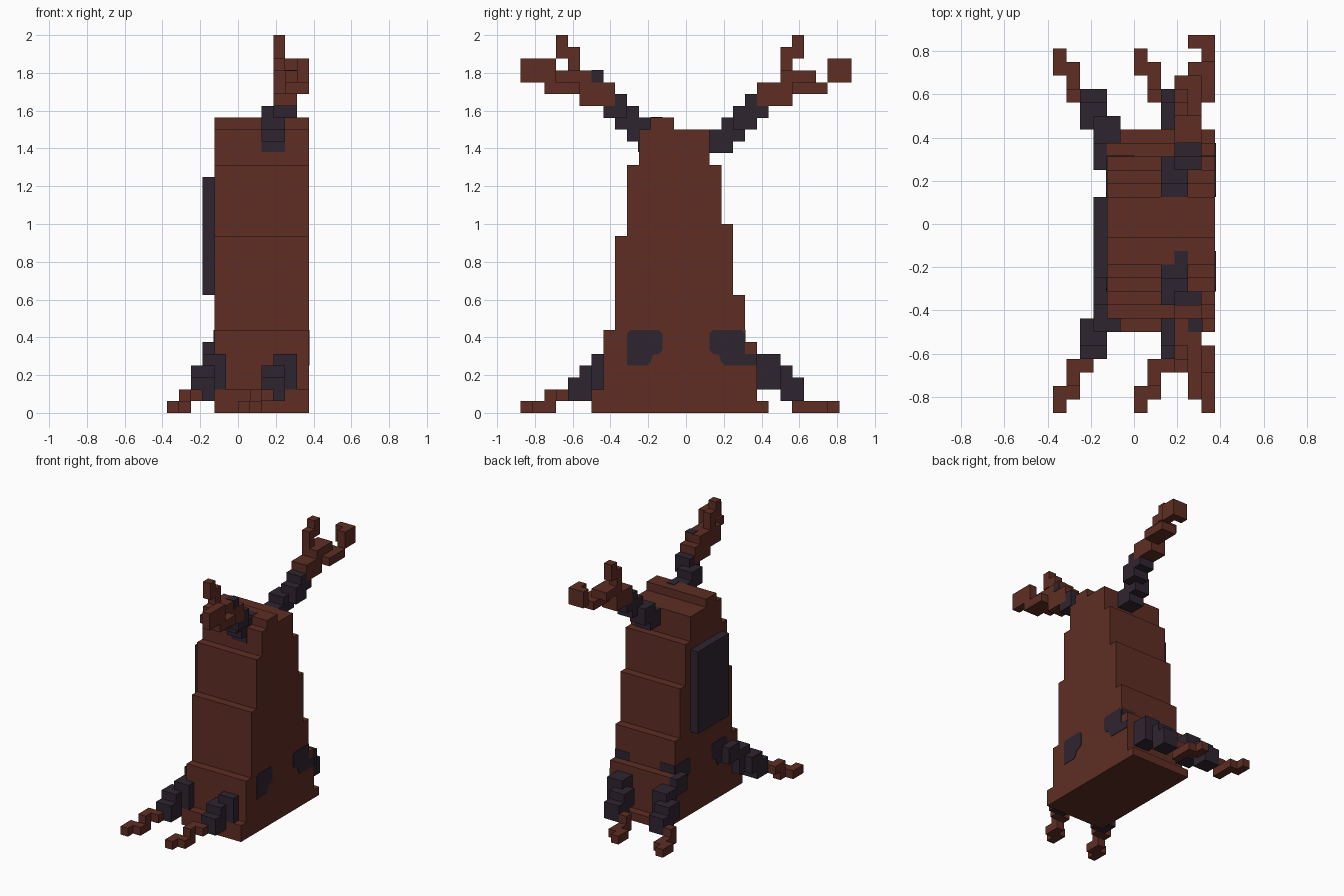
import bpy
import bmesh
from mathutils import Vector

U = 1 / 16  # edge length of one block

old = bpy.data.objects.get("Cube")
if old:
    bpy.data.objects.remove(old, do_unlink=True)


def material(name, rgb):
    m = bpy.data.materials.new(name)
    m.use_nodes = True
    m.diffuse_color = (*rgb, 1)
    m.node_tree.nodes["Principled BSDF"].inputs["Base Color"].default_value = (*rgb, 1)
    return m


RED = material("red_brown", (0.112, 0.027, 0.0175))
DARK = material("dark_plum", (0.028, 0.018, 0.030))


def finish(name, bm, mat):
    bmesh.ops.recalc_face_normals(bm, faces=bm.faces)
    bmesh.ops.scale(bm, vec=(U, U, U), verts=bm.verts)
    me = bpy.data.meshes.new(name)
    bm.to_mesh(me)
    bm.free()
    me.materials.append(mat)
    ob = bpy.data.objects.new(name, me)
    bpy.context.collection.objects.link(ob)
    return ob


def blocks(name, boxes, mat, dx=0, flip=1):
    """Boxes as (x0, x1, y0, y1, z0, z1) in block units; flip mirrors y."""
    bm = bmesh.new()
    for x0, x1, y0, y1, z0, z1 in boxes:
        vs = bmesh.ops.create_cube(bm, size=1)["verts"]
        for v in vs:
            v.co = Vector((dx + (x0 + x1) / 2 + v.co.x * (x1 - x0),
                           flip * ((y0 + y1) / 2 + v.co.y * (y1 - y0)),
                           (z0 + z1) / 2 + v.co.z * (z1 - z0)))
    return finish(name, bm, mat)


def slab(name, outline, x0, x1, mat, flip=1):
    """Extrude a (y, z) outline along x."""
    bm = bmesh.new()
    f = bm.faces.new([bm.verts.new((x0, flip * y, z)) for y, z in outline])
    ext = bmesh.ops.extrude_face_region(bm, geom=[f])["geom"]
    bmesh.ops.translate(bm, vec=(x1 - x0, 0, 0),
                        verts=[e for e in ext if isinstance(e, bmesh.types.BMVert)])
    return finish(name, bm, mat)


# Stepped trunk
rear = [(7, 0), (7, 1), (6, 1), (6, 6), (5, 6), (5, 10), (4, 10), (4, 16),
        (3, 16), (3, 21), (2, 21), (2, 24), (-1, 24)]
front = [(-1, 25), (-3, 25), (-3, 24), (-4, 24), (-4, 21), (-5, 21), (-5, 15),
         (-6, 15), (-6, 7), (-7, 7), (-7, 2), (-8, 2), (-8, 0)]
slab("trunk", rear + front, -2, 6, RED)

# Side panel
blocks("side_panel", [(-3, -2, -4, 2, 10, 20)], DARK)

# Legs: two in front, two behind
leg = [(-4, -2, 8, 10, 1, 3), (-4, -2, 7, 9, 2, 4), (-3, -1, 6, 8, 2, 5)]
hip = [(-3, -2, 4, 6, 4, 6)]
front_foot = [(-6, -5, 12, 14, 0, 1), (-5, -4, 11, 13, 0, 1),
              (-5, -4, 10, 12, 1, 2), (-4, -3, 10, 11, 1, 2)]
rear_foot = [(-6, -5, 11, 13, 0, 1), (-5, -4, 10, 12, 0, 1),
             (-5, -4, 9, 10, 0, 2)]
for flip, end, foot in ((-1, "front", front_foot), (1, "rear", rear_foot)):
    for dx, side in ((0, "right"), (6, "left")):
        extra = hip if dx == 0 else []
        blocks(f"{end}_{side}_leg", leg + extra, DARK, dx, flip)
        blocks(f"{end}_{side}_foot", foot, RED, dx, flip)

# Arms
wrist = [(3, 5, 5, 7, 25, 26), (3, 5, 5, 6, 26, 27)]
blocks("front_arm", [(2, 4, 3, 5, 23, 25), (2, 4, 4, 6, 24, 26)] + wrist, DARK, flip=-1)
blocks("rear_arm", [(2, 4, 2, 4, 22, 24), (2, 4, 3, 5, 23, 25),
                    (3, 5, 4, 6, 24, 26)] + wrist, DARK)

# Hands with raised fingers
palm = [(3, 5, 6, 9, 26, 28), (4, 6, 9, 12, 27, 28)]
blocks("front_hand", palm + [(3, 5, 7, 11, 27, 29), (5, 6, 11, 14, 28, 30),
                             (4, 6, 11, 13, 28, 29)], RED, flip=-1)
blocks("front_finger", [(3, 4, 9, 10, 29, 31), (3, 4, 10, 11, 30, 32)], RED, flip=-1)
blocks("rear_hand", palm + [(3, 5, 8, 11, 28, 29), (5, 6, 12, 14, 28, 30),
                            (4, 6, 13, 14, 28, 30)], RED)
blocks("rear_finger", [(3, 4, 8, 9, 28, 31), (3, 4, 9, 10, 30, 32)], RED)

# Dark stains lying on the surfaces
T = 0.06
stain = [(2.3, 7), (2, 6.7), (2, 5.3), (2.3, 5), (2.8, 4.9), (3, 4.3),
         (3.3, 4), (5, 4), (5, 6.7), (4.7, 7)]
for flip, end in ((-1, "front"), (1, "rear")):
    slab(f"{end}_left_stain", stain, 6, 6 + T, DARK, flip)
    slab(f"{end}_right_stain", stain, -2 - T, -2, DARK, flip)
blocks("rear_stains", [(4, 6, 5, 5 + T, 6, 7), (-2, 0, 5, 5 + T, 6, 7),
                       (6, 6 + T, 5, 6, 4, 5)], DARK)
blocks("shoulder_stains", [(2, 4, -4 - T, -4, 22.1, 23), (3, 4, -3, -2, 25, 25 + T)], DARK)
blocks("knuckle_stain", [(4, 5 + T, -8, -7, 28, 29 + T)], DARK)
